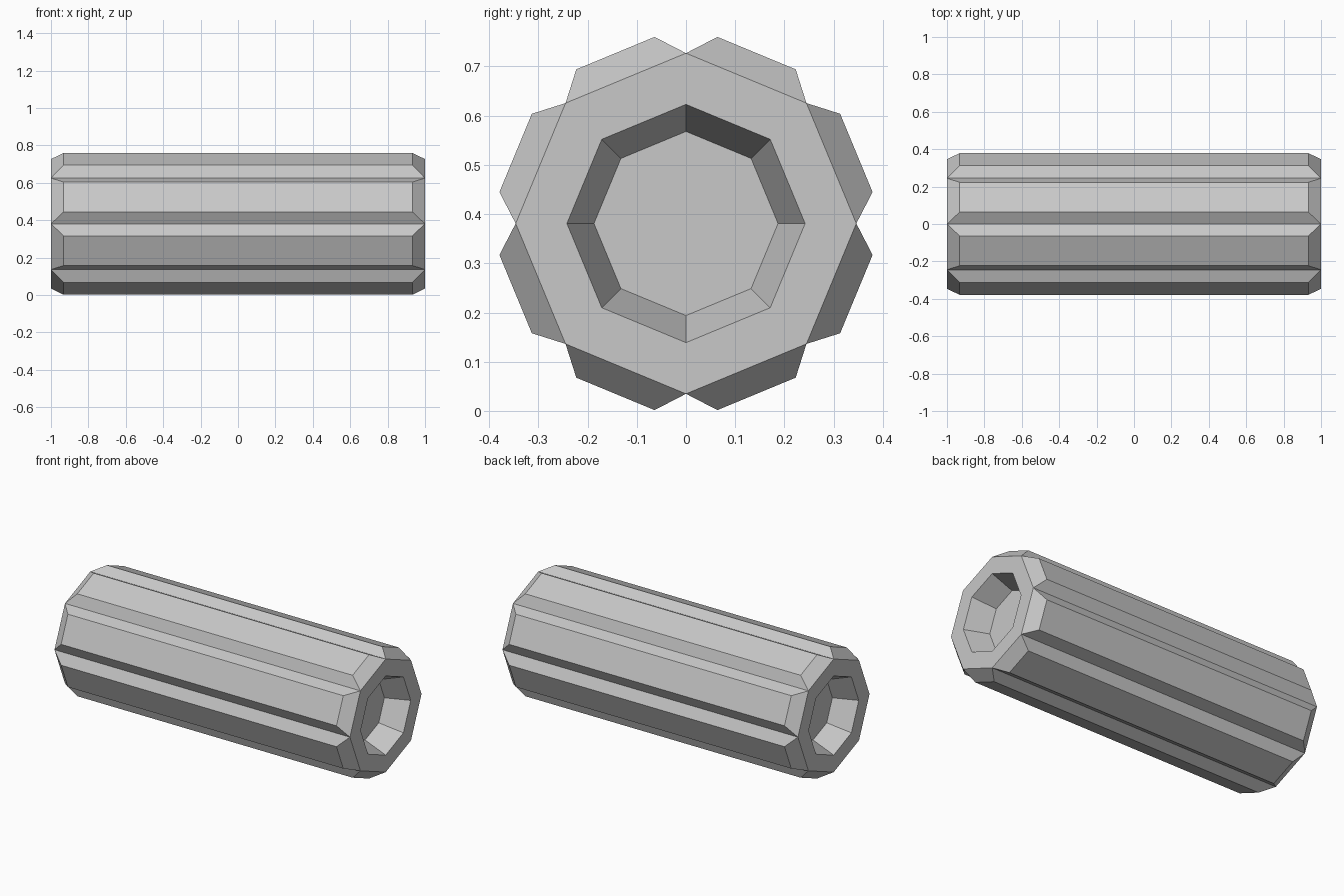
import bpy
import bmesh
from math import sin, cos, pi
from mathutils import Vector

cube = bpy.data.objects.get("Cube")
if cube:
    bpy.data.objects.remove(cube)

SIDES = 8
CENTRE_Z = 0.381
OUTER_R, RIM_R, FLOOR_R = 0.346, 0.242, 0.187
HALF_LENGTH = 1.0
SOCKET_DEPTH = 0.14
PANEL_RISE = 0.055
PANEL_HALF_LENGTH, PANEL_WIDTH_SCALE = 0.932, 0.65

# Plain grey finish
grey = bpy.data.materials.new("light_grey")
grey.use_nodes = True
colour = (0.58, 0.58, 0.58, 1)
grey.diffuse_color = colour
grey.node_tree.nodes["Principled BSDF"].inputs["Base Color"].default_value = colour

bm = bmesh.new()


def ring(x, radius):
    """Octagon of vertices around the x axis, with a corner straight up."""
    return [bm.verts.new((x, radius * sin(2 * pi * i / SIDES), radius * cos(2 * pi * i / SIDES)))
            for i in range(SIDES)]


def bridge(a, b):
    return [bm.faces.new((a[i], a[i - 1], b[i - 1], b[i])) for i in range(SIDES)]


# Octagonal core with a tapered blind socket in each end
socket_x = HALF_LENGTH - SOCKET_DEPTH
rings = [ring(x, r) for x, r in (
    (-socket_x, FLOOR_R), (-HALF_LENGTH, RIM_R), (-HALF_LENGTH, OUTER_R),
    (HALF_LENGTH, OUTER_R), (HALF_LENGTH, RIM_R), (socket_x, FLOOR_R))]
bands = [bridge(a, b) for a, b in zip(rings, rings[1:])]
bm.faces.new(rings[0])
bm.faces.new(rings[-1])
bm.normal_update()

# Raised chamfered panel on each long side
for face in bands[2]:
    centre = face.calc_center_median()
    outward = Vector((0, centre.y, centre.z)).normalized()
    panel = bmesh.ops.extrude_discrete_faces(bm, faces=[face])["faces"][0]
    for v in panel.verts:
        offset = (v.co - centre) * PANEL_WIDTH_SCALE
        offset.x = PANEL_HALF_LENGTH if v.co.x > 0 else -PANEL_HALF_LENGTH
        v.co = centre + offset + outward * PANEL_RISE

bmesh.ops.remove_doubles(bm, verts=bm.verts[:], dist=0.0001)
bmesh.ops.recalc_face_normals(bm, faces=bm.faces[:])
mesh = bpy.data.meshes.new("panelled_cylinder")
bm.to_mesh(mesh)
bm.free()
mesh.materials.append(grey)

body = bpy.data.objects.new("panelled_cylinder", mesh)
body.location.z = CENTRE_Z
bpy.context.collection.objects.link(body)
